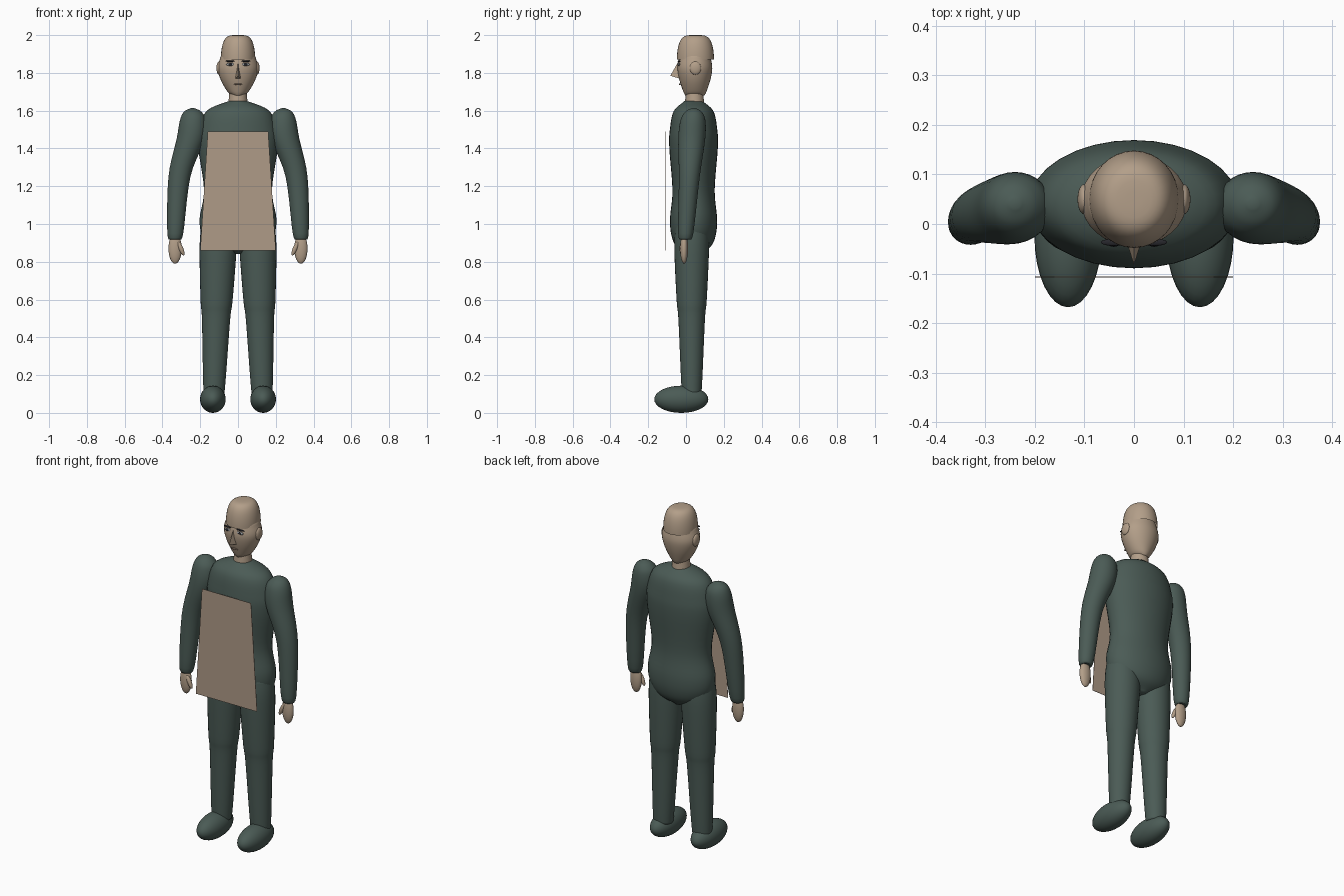
import bpy, bmesh, math
from mathutils import Matrix, Vector

cube = bpy.data.objects.get("Cube")
if cube:
    bpy.data.objects.remove(cube, do_unlink=True)


def material(name, red, green, blue):
    mat = bpy.data.materials.new(name)
    mat.use_nodes = True
    colour = (red, green, blue, 1)
    mat.diffuse_color = colour
    shader = mat.node_tree.nodes["Principled BSDF"]
    shader.inputs["Base Color"].default_value = colour
    shader.inputs["Roughness"].default_value = 0.8
    return mat


cloth = material("dark_green_cloth", .07, .105, .092)
skin = material("tan_skin", .45, .345, .25)
board = material("tan_panel", .43, .325, .245)
black = material("near_black", .02, .02, .025)
grey = material("eye_grey", .35, .37, .38)
lip_brown = material("lip_brown", .32, .23, .17)


def finish(name, bm, mat, smooth=True):
    """Turn the bmesh into a linked object with one material."""
    bmesh.ops.recalc_face_normals(bm, faces=bm.faces[:])
    for face in bm.faces:
        face.smooth = smooth
    mesh = bpy.data.meshes.new(name)
    bm.to_mesh(mesh)
    bm.free()
    mesh.materials.append(mat)
    ob = bpy.data.objects.new(name, mesh)
    bpy.context.collection.objects.link(ob)
    return ob


def spline(points, steps=5):
    """Catmull-Rom curve through points of any dimension."""
    points = [Vector(p) for p in points]
    padded = [points[0], *points, points[-1]]
    curve = []
    for before, start, end, after in zip(padded, padded[1:], padded[2:], padded[3:]):
        leave, arrive = (end - before) / 2, (after - start) / 2
        for step in range(steps):
            t = step / steps
            bend = start.lerp(end, t * t * (3 - 2 * t))
            curve.append(bend + t * (1 - t) * (leave * (1 - t) - arrive * t))
    return curve + [points[-1]]


def loft(name, sections, mat, closed=True, sides=32):
    """Skin level ellipses, each given as (centre, radius x, radius y)."""
    bm = bmesh.new()
    rings = []
    for centre, rx, ry in sections:
        angles = [math.tau * k / sides for k in range(sides)]
        rings.append([bm.verts.new(Vector(centre) + Vector((rx * math.cos(a), ry * math.sin(a), 0)))
                      for a in angles])
    for low, high in zip(rings, rings[1:]):
        for k in range(sides):
            bm.faces.new((low[k - 1], low[k], high[k], high[k - 1]))
    bm.faces.new(rings[-1])
    if closed:
        bm.faces.new(rings[0])
    return finish(name, bm, mat)


def ball(name, centre, radii, mat, tilt=0):
    """Ellipsoid, optionally leaning sideways."""
    bm = bmesh.new()
    bmesh.ops.create_uvsphere(bm, u_segments=32, v_segments=16, radius=1)
    bmesh.ops.scale(bm, vec=radii, verts=bm.verts)
    bmesh.ops.rotate(bm, matrix=Matrix.Rotation(tilt, 3, 'Y'), verts=bm.verts)
    bmesh.ops.translate(bm, vec=centre, verts=bm.verts)
    return finish(name, bm, mat)


# Torso: half-width by height, with the depth following the width
torso = spline([(.84, .03), (.88, .14), (.94, .19), (1.03, .203), (1.18, .18),
                (1.4, .21), (1.5, .205), (1.6, .165), (1.65, .05)])
loft("torso", [((0, .04, z), w, math.hypot(.04, w * .58)) for z, w in torso], cloth)

# Neck and head
neck = spline([(1.6, .055), (1.65, .05), (1.73, .043)])
loft("neck", [((0, .045, z), r, r) for z, r in neck], skin)
head = spline([(1.68, .03), (1.7, .055), (1.76, .09), (1.82, .107), (1.87, .097),
               (1.9, .08), (1.94, .01)])
loft("head", [((0, .047, z), w, math.hypot(.045, w * .75)) for z, w in head], skin)

# Skull cap: open dome with a flattened crown
dome = []
for step in range(17):
    angle = step / 16 * math.radians(89)
    width = .091 * math.cos(angle) ** .45
    dome.append(((0, .05, 1.87 + .13 * math.sin(angle)), width, width * 1.08))
loft("skull_cap", dome, skin, closed=False)

# Nose wedge and mouth
bm = bmesh.new()
for corner in ((0, -.035, 1.87), (0, -.083, 1.785), (.015, -.035, 1.77), (-.015, -.035, 1.77)):
    bm.verts.new(corner)
bmesh.ops.convex_hull(bm, input=bm.verts[:])
finish("nose", bm, skin, smooth=False)
ball("mouth", (0, -.033, 1.74), (.024, .005, .004), lip_brown)

# Front panel: thin upright trapezoid
bm = bmesh.new()
bottom, top = .86, 1.49
outline = ((-.2, bottom), (.2, bottom), (.16, top), (-.16, top))
bm.faces.new([bm.verts.new((x, -.108, z)) for x, z in outline])
panel = finish("front_panel", bm, board, smooth=False)
panel.modifiers.new("thickness", 'SOLIDIFY').thickness = .002

# Paired parts
arm = spline([(1.613, .24, .01), (1.595, .24, .045), (1.55, .238, .069), (1.45, .25, .075),
              (1.25, .31, .058), (.95, .332, .042), (.92, .332, .02)])
leg = spline([(1, .09), (.88, .098), (.6, .085), (.5, .075), (.2, .061), (.1, .055)])

for label, side in (("left", 1), ("right", -1)):
    # Arms drift forward and legs drift outward on the way down
    loft(label + "_arm", [((side * x, .04 - (1.6 - z) * .064, z), r, r * .95)
                          for z, x, r in arm], cloth)
    loft(label + "_leg", [((side * (.13 - z * .028), .03, z), r, r * .94)
                          for z, r in leg], cloth)
    ball(label + "_foot", (side * .133, -.025, .072), (.068, .143, .072), cloth)
    ball(label + "_hand", (side * .333, -.01, .87), (.035, .021, .08), skin)
    ball(label + "_thumb", (side * .302, -.022, .87), (.012, .012, .04), skin, side * .4)
    ball(label + "_ear", (side * .101, .05, 1.825), (.013, .03, .035), skin)
    ball(label + "_eye", (side * .041, -.038, 1.845), (.022, .006, .008), grey)
    ball(label + "_pupil", (side * .041, -.041, 1.845), (.011, .005, .007), black)
    ball(label + "_eyebrow", (side * .042, -.037, 1.862), (.025, .007, .004), black)
